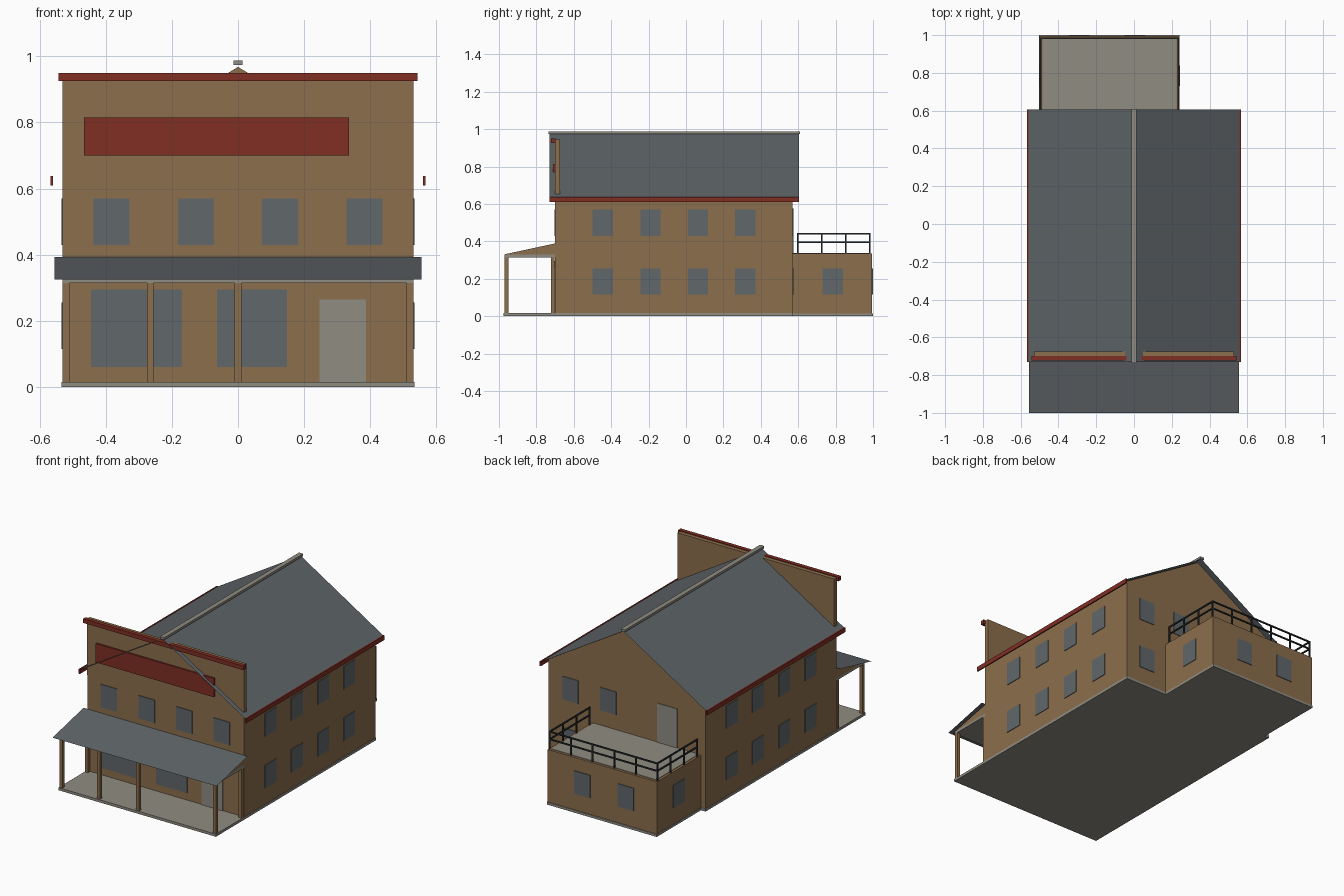
import bpy
import bmesh

old = bpy.data.objects.get("Cube")
if old:
    bpy.data.objects.remove(old, do_unlink=True)


def material(name, rgb):
    """Flat material from 0-255 sRGB values."""
    lin = [((c / 255 + 0.055) / 1.055) ** 2.4 for c in rgb]
    m = bpy.data.materials.new(name)
    m.use_nodes = True
    m.diffuse_color = (*lin, 1)
    bsdf = m.node_tree.nodes["Principled BSDF"]
    bsdf.inputs["Base Color"].default_value = (*lin, 1)
    bsdf.inputs["Roughness"].default_value = 0.9
    return m


BROWN = material("timber brown", (140, 110, 76))
RED = material("trim red", (128, 46, 36))
ROOF = material("roof slate", (94, 100, 103))
GLASS = material("window grey", (97, 103, 106))
STONE = material("pale grey", (144, 140, 130))
IRON = material("rail black", (42, 46, 47))


def finish(name, bm, mat):
    mesh = bpy.data.meshes.new(name)
    bm.to_mesh(mesh)
    bm.free()
    mesh.materials.append(mat)
    ob = bpy.data.objects.new(name, mesh)
    bpy.context.collection.objects.link(ob)
    return ob


def add_box(bm, xs, ys, zs):
    verts = bmesh.ops.create_cube(bm, size=1)["verts"]
    for v in verts:
        for axis, (lo, hi) in enumerate((xs, ys, zs)):
            v.co[axis] = hi if v.co[axis] > 0 else lo


def boxes(name, mat, *extents):
    bm = bmesh.new()
    for e in extents:
        add_box(bm, *e)
    return finish(name, bm, mat)


def extrude_profile(name, mat, points, direction):
    bm = bmesh.new()
    face = bm.faces.new([bm.verts.new(p) for p in points])
    ext = bmesh.ops.extrude_face_region(bm, geom=[face], use_keep_orig=True)
    moved = [g for g in ext["geom"] if isinstance(g, bmesh.types.BMVert)]
    bmesh.ops.translate(bm, vec=direction, verts=moved)
    bmesh.ops.recalc_face_normals(bm, faces=bm.faces)
    return finish(name, bm, mat)


def sheet(name, mat, points):
    bm = bmesh.new()
    bm.faces.new([bm.verts.new(p) for p in points])
    return finish(name, bm, mat)


W, FRONT, BACK = 0.53, -0.70, 0.57          # main hall
AX0, AX1, AY1, DECK = -0.50, 0.24, 0.995, 0.335   # rear annex
T = 0.004                                    # plate thickness

# Floor slabs
boxes("floor_slab", STONE, ((-W - .003, W + .003), (-0.975, BACK + .002), (0, .016)))
boxes("annex_slab", STONE, ((AX0 - .002, AX1 + .002), (BACK, 1.0), (0, .015)))

# Main hall with gables
extrude_profile("hall_walls", BROWN,
                [(-W, FRONT, .01), (W, FRONT, .01), (W, FRONT, .648),
                 (0, FRONT, .968), (-W, FRONT, .648)], (0, BACK - FRONT, 0))

# Thin roof slopes, eave boards and ridge cap
for side, label in ((-1, "right"), (1, "left")):
    eave = side * .565
    sheet(label + "_roof_slope", ROOF,
          [(0, -.73, .974), (eave, -.73, .632), (eave, .605, .632), (0, .605, .974)])
    boxes(label + "_eave_board", RED,
          (sorted((side * .559, side * .567)), (-.73, .605), (.61, .638)))
boxes("ridge_cap", STONE, ((-.014, .014), (-.735, .61), (.973, .987)))

# Tall front parapet, cornice and blank sign board
boxes("front_parapet", BROWN, ((-W, W), (FRONT - .001, -.675), (.6, .945)))
boxes("parapet_cornice", RED, ((-.542, .542), (-.723, -.699), (.925, .95)))
boxes("sign_board", RED, ((-.465, .335), (-.712, FRONT), (.70, .815)))

# Porch: ceiling, side gussets, sloping sheet roof, posts
boxes("porch_ceiling", STONE, ((-W, W), (-.97, FRONT), (.315, .33)))
extrude_profile("porch_frame", BROWN,
                [(-W, -.97, .329), (-W, FRONT, .329), (-W, FRONT, .389),
                 (-W, -.97, .331)], (2 * W, 0, 0))
sheet("porch_roof", ROOF, [(-.555, -1, .325), (.555, -1, .325),
                           (.555, FRONT, .393), (-.555, FRONT, .393)])
posts = [(x, -.96) for x in (-.52, -.265, 0, .52)] + [(-.52, -.712), (.52, -.712)]
boxes("porch_posts", BROWN,
      *[((x - .01, x + .01), (y - .01, y + .01), (.015, .317)) for x, y in posts])

# Rear annex and its terrace
boxes("annex_walls", BROWN, ((AX0, AX1), (BACK - .01, AY1), (.01, DECK)))
boxes("terrace_floor", STONE, ((AX0 + .015, AX1 - .015), (BACK, AY1 - .015), (DECK - .01, DECK + .003)))

# Windows
UPPER, LOWER = (.43, .57), (.115, .255)
HALF = .0545


def span(c):
    return (c - HALF, c + HALF)


hall_x = (-.382, -.127, .127, .382)
hall_y = (-.445, -.19, .064, .316)
front_skin = (FRONT - T, FRONT + T)
back_skin = (BACK - T, BACK + T)
boxes("front_upper_windows", GLASS, *[(span(x), front_skin, UPPER) for x in hall_x])
boxes("shop_windows", GLASS, ((-.445, -.17), front_skin, (.06, .295)),
      ((-.063, .148), front_skin, (.06, .295)))
for side, label in ((-1, "right"), (1, "left")):
    skin = (side * W - T, side * W + T)
    boxes(label + "_side_windows", GLASS,
          *[(skin, span(y), z) for y in hall_y for z in (UPPER, LOWER)])
for x, label in ((AX0, "right"), (AX1, "left")):
    boxes(label + "_annex_window", GLASS, ((x - T, x + T), span(.785), LOWER))
boxes("back_windows", GLASS, (span(.382), back_skin, UPPER),
      (span(.127), back_skin, UPPER), (span(.382), back_skin, LOWER))
boxes("annex_back_windows", GLASS,
      *[(span(x), (AY1 - T, AY1 + T), LOWER) for x in (.005, -.29)])

# Doors
boxes("front_door", STONE, ((.247, .387), front_skin, (.016, .265)))
boxes("terrace_door", STONE, ((-.34, -.205), back_skin, (DECK, .577)))

# Terrace railing on three sides
R = .004
rx0, rx1, ry0, ry1 = AX0 + .006, AX1 - .006, .597, AY1 - .012
TOP = .445
rails = []
for z in (.395, TOP - R):
    rails.append(((rx0 - R, rx1 + R), (ry1 - R, ry1 + R), (z - R, z + R)))
    for x in (rx0, rx1):
        rails.append(((x - R, x + R), (ry0 - R, ry1 + R), (z - R, z + R)))
feet = [(x, ry0 + i * (ry1 - ry0) / 3) for x in (rx0, rx1) for i in range(4)]
feet += [(rx0 + i * (rx1 - rx0) / 5, ry1) for i in range(1, 5)]
rails += [((x - R, x + R), (y - R, y + R), (DECK - .005, TOP)) for x, y in feet]
boxes("terrace_railing", IRON, *rails)
